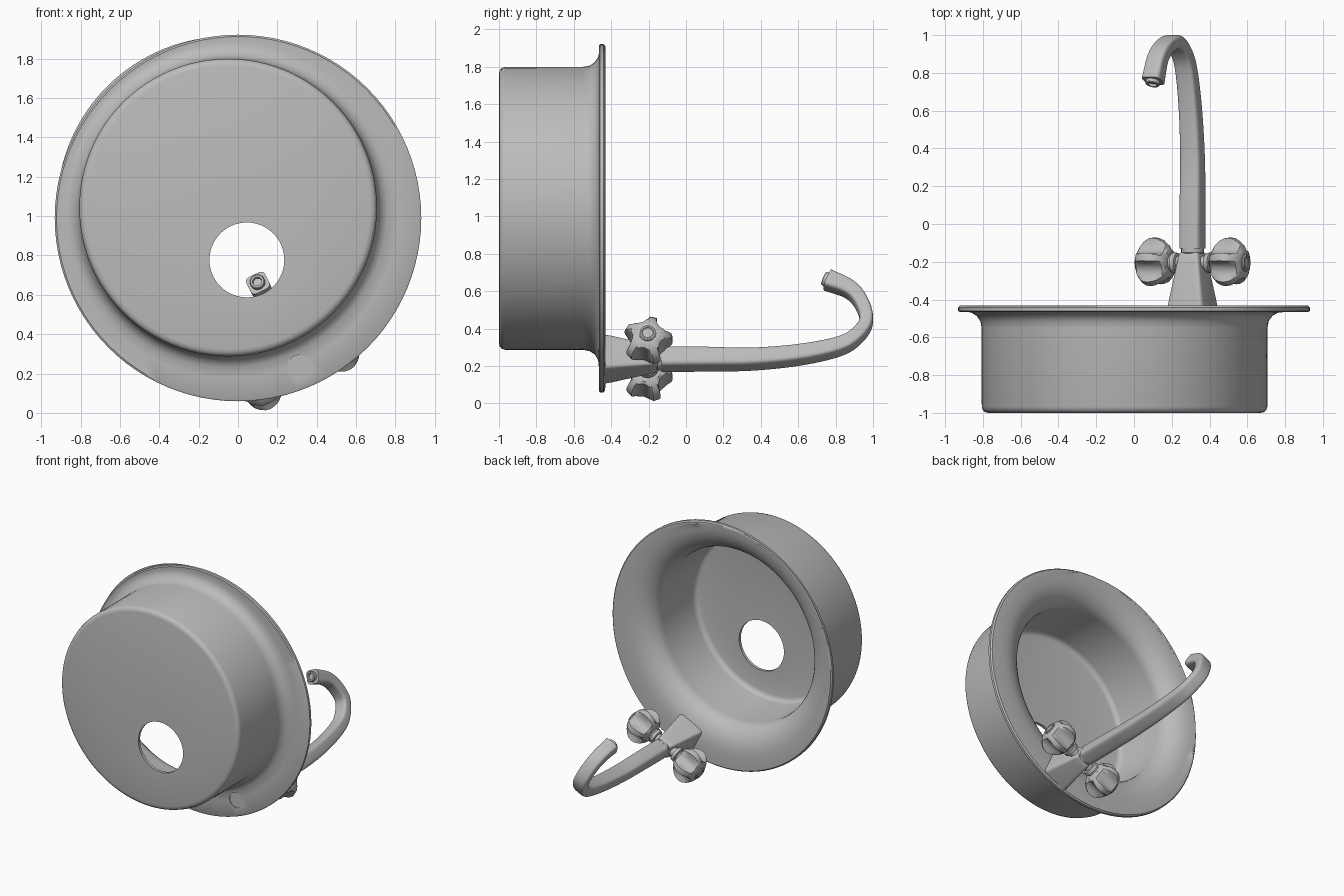
import bpy, bmesh, math
from mathutils import Vector

if "Cube" in bpy.data.objects:
    bpy.data.objects.remove(bpy.data.objects["Cube"])

steel = bpy.data.materials.new("brushed steel grey")
steel.use_nodes = True
GREY = (0.5, 0.5, 0.5, 1)
steel.diffuse_color = GREY
steel.node_tree.nodes["Principled BSDF"].inputs["Base Color"].default_value = GREY


def smooth(obj, angle=35):
    bpy.ops.object.select_all(action='DESELECT')
    bpy.context.view_layer.objects.active = obj
    obj.select_set(True)
    bpy.ops.object.shade_smooth_by_angle(angle=math.radians(angle))


def loft(name, rings, loop=False):
    """Skin a list of point rings; cap the ends unless the rings form a loop."""
    bm = bmesh.new()
    rows = [[bm.verts.new(p) for p in ring] for ring in rings]
    n = len(rows[0])
    pairs = list(zip(rows, rows[1:]))
    if loop:
        pairs.append((rows[-1], rows[0]))
    else:
        bm.faces.new(rows[0])
        bm.faces.new(rows[-1])
    for a, b in pairs:
        for i in range(n):
            j = (i + 1) % n
            bm.faces.new((a[i], a[j], b[j], b[i]))
    bmesh.ops.recalc_face_normals(bm, faces=bm.faces)
    mesh = bpy.data.meshes.new(name)
    bm.to_mesh(mesh)
    bm.free()
    mesh.materials.append(steel)
    obj = bpy.data.objects.new(name, mesh)
    bpy.context.collection.objects.link(obj)
    smooth(obj)
    return obj


def angles(n):
    return [2 * math.pi * i / n for i in range(n)]


def circle(center, r, a, b, n=32):
    return [center + r * (a * math.cos(t) + b * math.sin(t)) for t in angles(n)]


def rounded_square(center, a, b, power, n=40):
    """Superellipse spanned by the half-axes a and b."""
    def f(c):
        return math.copysign(abs(c) ** (2 / power), c)
    return [center + a * f(math.cos(t)) + b * f(math.sin(t)) for t in angles(n)]


# ---- Sink: one closed section whose rings shift between off-centre circles
X, Y, Z = Vector((1, 0, 0)), Vector((0, 1, 0)), Vector((0, 0, 1))
BOWL, RIM, DRAIN = Vector((-0.05, 0, 1.043)), Vector((0, 0, 0.99)), Vector((0.045, 0, 0.777))


def sink_ring(y, r, shift=0.0):
    return circle(BOWL.lerp(RIM, shift) + Y * y, r, X, Z, 96)


outer = [(-1, .72), (-.996, .738), (-.986, .75), (-.968, .756), (-.55, .757),
         (-.515, .763), (-.487, .782), (-.47, .81), (-.464, .85, .3)]
lip = [(-.466, .922, 1), (-.46, .931, 1), (-.442, .931, 1), (-.432, .922, 1)]

# Thick-walled inside: wide funnel into a narrower straight wall
THROAT, FUNNEL_WIDTH, FUNNEL_DEPTH = .655, .215, .15
inner = [(-.431, .89, .5)]
for k in range(9):
    a = math.pi / 2 * k / 8
    inner.append((-.433 - FUNNEL_DEPTH * (1 - math.cos(a)),
                  THROAT + FUNNEL_WIDTH * (1 - math.sin(a))))
inner += [(-.94, .653), (-.96, .648), (-.973, .635), (-.978, .615)]

rings = [circle(DRAIN - Y, .19, X, Z, 96)]
rings += [sink_ring(*s) for s in outer + lip + inner]
rings.append(circle(DRAIN - Y * .978, .19, X, Z, 96))
sink = loft("sink_bowl", rings, loop=True)

# ---- Tap frame: U along the handles, V towards the bowl, Y up the tap
U, V = Vector((.897, 0, .443)), Vector((-.443, 0, .897))
TAP = Vector((.31, 0, .237))

# Tap hole through the rim
cutter = loft("tap_hole_cutter", [circle(TAP + Y * y, .057, X, Z) for y in (-.6, -.3)])
cutter.hide_render = True
cut = sink.modifiers.new("tap_hole", 'BOOLEAN')
cut.object = cutter
cut.operation = 'DIFFERENCE'
cut.solver = 'EXACT'
bpy.context.view_layer.objects.active = sink
bpy.ops.object.modifier_apply(modifier=cut.name)
bpy.data.objects.remove(cutter)
smooth(sink)

# ---- Tapered tap body and collar
body = [(-.46, .108), (-.40, .1), (-.30, .082), (-.20, .065), (-.16, .057), (-.15, .05)]
loft("tap_body", [rounded_square(TAP + Y * y, U * h, V * h, 9) for y, h in body])
collar = [(-.16, .052), (-.152, .06), (-.128, .06), (-.12, .054)]
loft("tap_collar", [circle(TAP + Y * y, r, U, V) for y, r in collar])


# ---- Curved spout: (v, y, half width, half thickness) stations, smoothly interpolated
def catmull(points, steps=6):
    pts = [Vector(p) for p in points]
    pts = [2 * pts[0] - pts[1]] + pts + [2 * pts[-1] - pts[-2]]
    out = []
    for a, b, c, d in zip(pts, pts[1:], pts[2:], pts[3:]):
        for k in range(steps):
            t = k / steps
            out.append(b + (c - a) * (t / 2) + (2 * a - 5 * b + 4 * c - d) * (t * t / 2)
                       + (3 * b - a - 3 * c + d) * (t ** 3 / 2))
    return out + [pts[-2]]


path = catmull([(0, -.13, .06, .059), (0, .1, .06, .056), (0, .35, .058, .051),
                (.025, .6, .055, .048), (.07, .8, .053, .044), (.125, .9, .052, .039),
                (.22, .963, .051, .036), (.33, .94, .051, .038), (.415, .875, .051, .043),
                (.472, .757, .053, .051)])
spout = []
for i, p in enumerate(path):
    d = path[min(i + 1, len(path) - 1)] - path[max(i - 1, 0)]
    along = (V * d[0] + Y * d[1]).normalized()
    side = U.cross(along)
    centre = TAP + V * p[0] + Y * p[1]
    spout.append(rounded_square(centre, U * p[2], side * p[3], 4.5))
loft("spout", spout)

# Nozzle with a recessed outlet
nozzle = [(-.01, .038), (.018, .038), (.022, .034), (.022, .024), (.008, .022)]
loft("nozzle", [circle(centre + along * t, r, U, side) for t, r in nozzle])

# ---- Handles: neck, five-lobed knob and button on each side
PIVOT = TAP + Y * -.205
GROOVES, SCOOP_DIST, SCOOP_R, TURN = 5, .141, .06, math.radians(22)


def lobed(r, t):
    """Radius at angle t after scooping evenly spaced round grooves."""
    step = 2 * math.pi / GROOVES
    phi = (t + TURN + step / 2) % step - step / 2
    reach = SCOOP_DIST * math.sin(phi)
    if abs(reach) >= SCOOP_R:
        return r
    return min(r, SCOOP_DIST * math.cos(phi) - math.sqrt(SCOOP_R ** 2 - reach ** 2))


neck = [(.03, .036), (.085, .036), (.088, .052), (.112, .056), (.116, .045), (.15, .045)]
knob = [(.125, .045), (.13, .07), (.145, .095), (.17, .118), (.20, .131), (.225, .134),
        (.25, .13), (.275, .115), (.295, .093), (.308, .068), (.312, .05)]
button = [(.30, .046), (.317, .046), (.322, .04), (.322, .032), (.318, .028)]

for label, sign in (("left", 1), ("right", -1)):
    axis = U * sign
    for part, profile in (("neck", neck), ("button", button)):
        loft(f"{label}_handle_{part}",
             [circle(PIVOT + axis * t, r, V, Y) for t, r in profile])
    loft(f"{label}_handle_knob",
         [[PIVOT + axis * d + lobed(r, t) * (V * math.cos(t) + Y * math.sin(t))
           for t in angles(80)] for d, r in knob])
